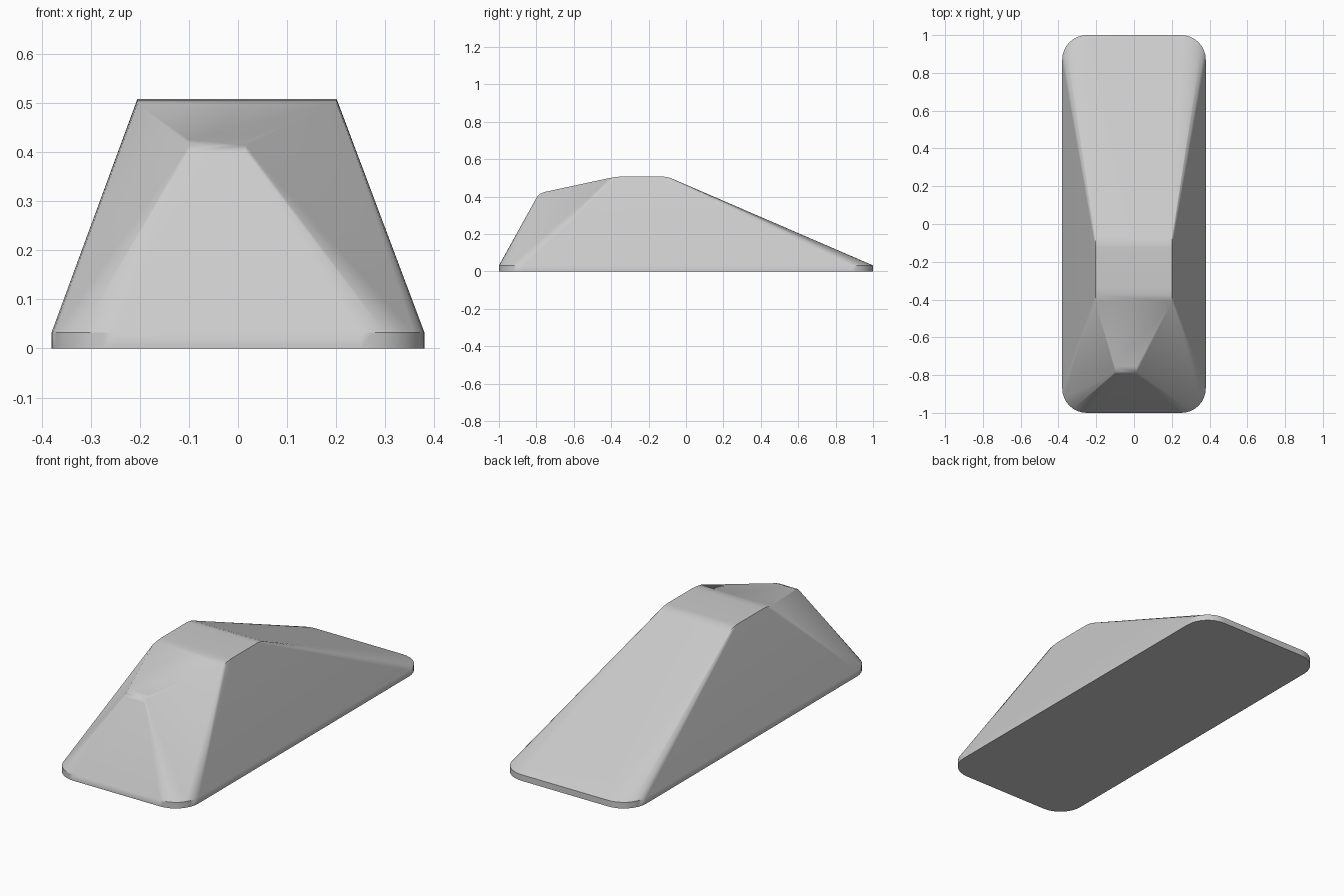
import bpy, bmesh, math

cube = bpy.data.objects.get("Cube")
if cube:
    bpy.data.objects.remove(cube, do_unlink=True)

HALF_W, HALF_L, RADIUS, RIM = 0.38, 1.0, 0.13, 0.032
SEGMENTS = 8


def rounded_outline(z):
    """Rounded rectangle at height z."""
    points = []
    for corner, (sx, sy) in enumerate([(1, 1), (-1, 1), (-1, -1), (1, -1)]):
        for i in range(SEGMENTS + 1):
            a = (corner + i / SEGMENTS) * math.pi / 2
            points.append((sx * (HALF_W - RADIUS) + RADIUS * math.cos(a),
                           sy * (HALF_L - RADIUS) + RADIUS * math.sin(a), z))
    return points


# Softened crest and narrow, off-centre nose: (y, z) profile and x extents
crest = [(-0.41, 0.499), (-0.375, 0.505), (-0.34, 0.508),
         (-0.125, 0.508), (-0.095, 0.503), (-0.07, 0.494)]
nose = [(-0.795, 0.401), (-0.783, 0.414), (-0.755, 0.425)]
points = rounded_outline(0) + rounded_outline(RIM)
points += [(x, y, z) for y, z in crest for x in (-0.205, 0.201)]
points += [(x, y, z) for y, z in nose for x in (-0.1, 0.015)]

# Wrap the rim, crest and nose in one faceted shell
bm = bmesh.new()
for p in points:
    bm.verts.new(p)
hull = bmesh.ops.convex_hull(bm, input=bm.verts[:])
loose = [v for v in bm.verts if not v.link_faces]
bmesh.ops.delete(bm, geom=loose, context='VERTS')
bmesh.ops.dissolve_limit(bm, angle_limit=math.radians(0.5),
                         verts=bm.verts[:], edges=bm.edges[:])
bmesh.ops.recalc_face_normals(bm, faces=bm.faces[:])
mesh = bpy.data.meshes.new("wedge_body")
bm.to_mesh(mesh)
bm.free()

body = bpy.data.objects.new("wedge_body", mesh)
bpy.context.collection.objects.link(body)

# Plain light grey
grey = bpy.data.materials.new("light_grey")
grey.use_nodes = True
colour = (0.6, 0.6, 0.6, 1)
grey.diffuse_color = colour
grey.node_tree.nodes["Principled BSDF"].inputs["Base Color"].default_value = colour
mesh.materials.append(grey)

# Smooth corners, crisp folds, flat large faces
bpy.ops.object.select_all(action='DESELECT')
body.select_set(True)
bpy.context.view_layer.objects.active = body
bpy.ops.object.shade_smooth_by_angle(angle=math.radians(30))
weighted = body.modifiers.new("flat_large_faces", 'WEIGHTED_NORMAL')
weighted.keep_sharp = True
